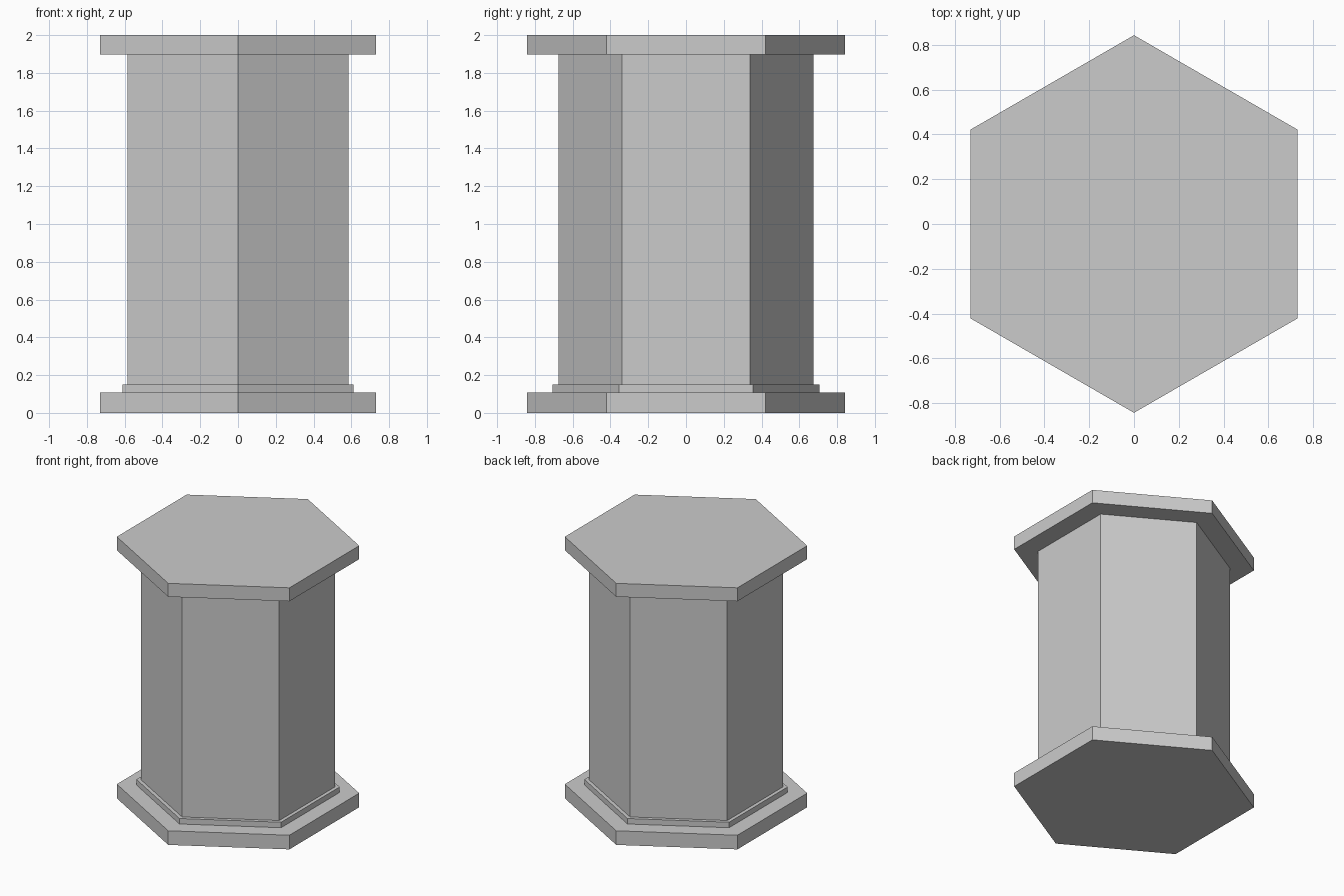
import bpy

if "Cube" in bpy.data.objects:
    bpy.data.objects.remove(bpy.data.objects["Cube"])


def hex_slab(name, radius, z0, z1):
    """Six-sided prism with corners pointing along +y and -y."""
    bpy.ops.mesh.primitive_cylinder_add(
        vertices=6, radius=radius, depth=z1 - z0, location=(0, 0, (z0 + z1) / 2))
    bpy.context.object.name = name


# Stacked parts from the ground up: name, corner radius, bottom, top
for part in (
    ("base_plate", 0.843, 0.0, 0.108),
    ("base_step", 0.707, 0.108, 0.15),
    ("shaft", 0.676, 0.15, 1.897),
    ("top_plate", 0.843, 1.897, 2.0),
):
    hex_slab(*part)
